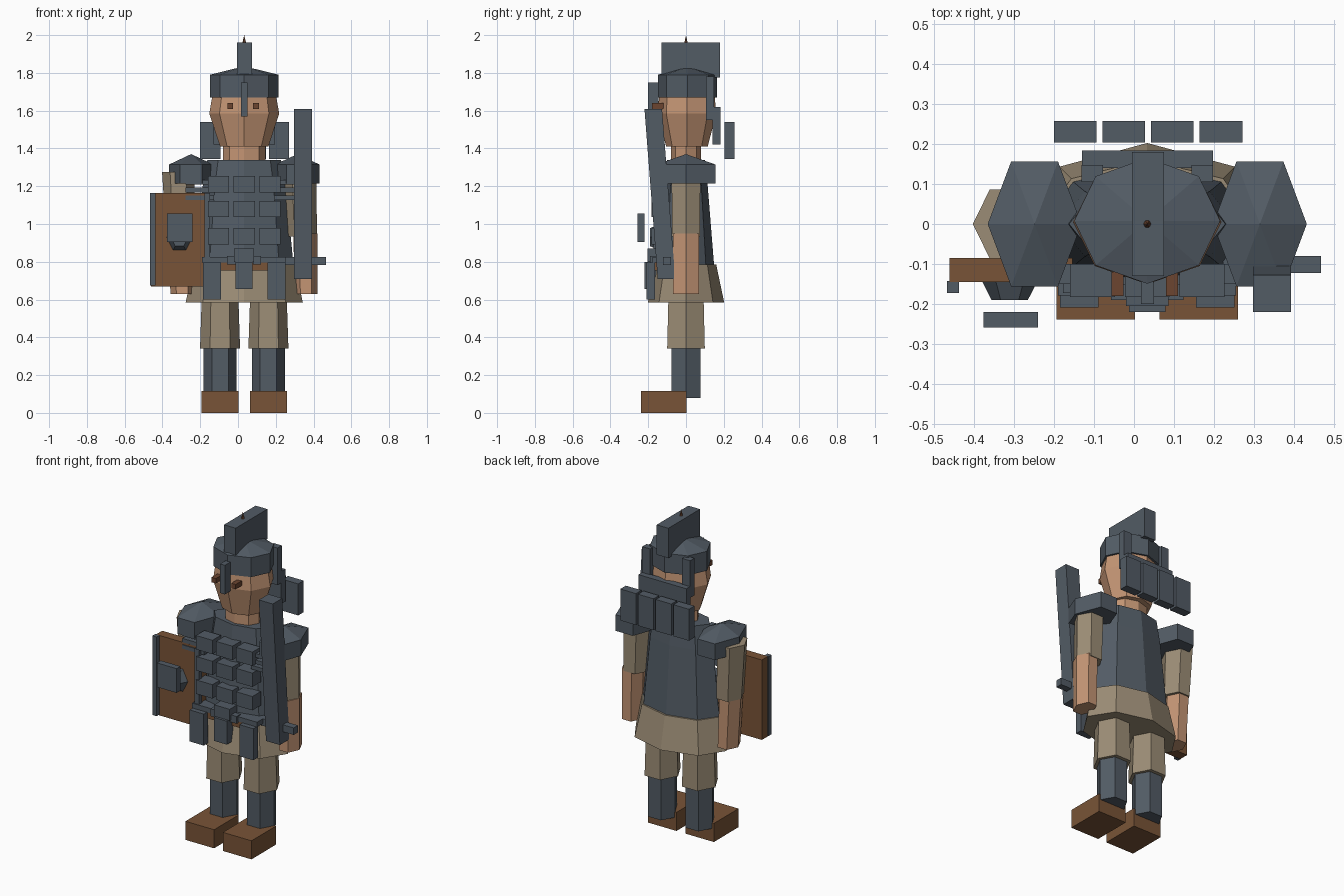
import bpy, bmesh, math

if "Cube" in bpy.data.objects:
    bpy.data.objects.remove(bpy.data.objects["Cube"])

CX = 0.033  # body centre line


def material(name, rgb):
    m = bpy.data.materials.new(name)
    m.diffuse_color = (*rgb, 1)
    m.use_nodes = True
    m.node_tree.nodes["Principled BSDF"].inputs["Base Color"].default_value = m.diffuse_color
    return m


STEEL = material("steel", (0.085, 0.106, 0.13))
CLOTH = material("tunic cloth", (0.33, 0.265, 0.18))
SKIN = material("skin", (0.55, 0.30, 0.175))
LEATHER = material("leather", (0.19, 0.088, 0.038))
DARK = material("dark brown", (0.15, 0.06, 0.03))


def finish(name, bm, mat):
    bmesh.ops.recalc_face_normals(bm, faces=bm.faces)
    me = bpy.data.meshes.new(name)
    bm.to_mesh(me)
    bm.free()
    me.materials.append(mat)
    ob = bpy.data.objects.new(name, me)
    bpy.context.collection.objects.link(ob)
    return ob


def box(name, mat, x, y, z, top_dy=0.0):
    """Box from (min, max) ranges; top_dy leans the top along y."""
    bm = bmesh.new()
    bmesh.ops.create_cube(bm, size=1)
    for v in bm.verts:
        top = v.co.z > 0
        v.co = (x[v.co.x > 0], y[v.co.y > 0] + (top_dy if top else 0), z[top])
    return finish(name, bm, mat)


def loft(name, mat, sides, rings, cx=CX, cy=0.0):
    """Stack of polygon rings (z, rx, ry, x shift); corners on the x axis. Radius 0 is a tip."""
    bm = bmesh.new()
    loops = []
    for z, rx, ry, dx in rings:
        if rx == 0:
            loops.append([bm.verts.new((cx + dx, cy, z))])
            continue
        loops.append([bm.verts.new((cx + dx + rx * math.cos(a), cy + ry * math.sin(a), z))
                      for a in (2 * math.pi * i / sides for i in range(sides))])
    for a, b in zip(loops, loops[1:]):
        for i in range(sides):
            j = (i + 1) % sides
            if len(b) == 1:
                bm.faces.new((a[i], a[j], b[0]))
            else:
                bm.faces.new((a[i], a[j], b[j], b[i]))
    for end in (loops[0], loops[-1]):
        if len(end) > 1:
            bm.faces.new(end)
    return finish(name, bm, mat)


# Head and neck
loft("neck", SKIN, 8, [(1.32, 0.112, 0.08, 0), (1.43, 0.112, 0.08, 0)])
loft("head", SKIN, 8, [(1.41, 0.128, 0.11, 0), (1.585, 0.185, 0.155, 0), (1.70, 0.165, 0.145, 0)], cy=0.005)
for side in (-1, 1):
    x = CX - 0.006 + side * 0.068
    box("eye", DARK, (x - 0.015, x + 0.015), (-0.18, -0.12), (1.61, 1.64))

# Helmet with crest, nose guard, cheek plates and neck guard
loft("helmet", STEEL, 8, [(1.67, 0.182, 0.157, 0), (1.79, 0.182, 0.157, 0), (1.835, 0, 0, 0)], cy=0.008)
box("crest", STEEL, (-0.005, 0.075), (-0.13, 0.18), (1.775, 1.96))
loft("crest_spike", DARK, 6, [(1.95, 0.012, 0.012, 0), (2.0, 0, 0, 0)])
box("nose_guard", STEEL, (0.017, 0.05), (-0.2, -0.145), (1.57, 1.75))
for side in (-1, 1):
    x = CX + side * 0.137
    box("cheek_plate", STEEL, (x - 0.027, x + 0.027), (0.105, 0.147), (1.55, 1.78))
box("neck_guard", STEEL, (-0.13, 0.197), (0.14, 0.183), (1.42, 1.62))
for i in range(4):
    x = -0.2 + i * 0.121
    box("back_collar_plate", STEEL, (x, x + 0.107), (0.203, 0.257), (1.345, 1.54))

# Torso armour and tunic skirt
loft("cuirass", STEEL, 8, [(0.74, 0.265, 0.152, 0), (1.2, 0.22, 0.115, 0), (1.34, 0.195, 0.1, 0)])
loft("tunic_skirt", CLOTH, 8, [(0.585, 0.31, 0.202, 0), (0.785, 0.268, 0.16, 0)])

# Chest scale plates, three rows of three
for z in (0.935, 1.08, 1.21):
    for k in (-1, 0, 1):
        x = CX + k * 0.137
        box("chest_plate", STEEL, (x - 0.056, x + 0.056), (-0.182, -0.1), (z - 0.043, z + 0.043))

# Thin shoulder bands at both sides of the chest
for side in (-1, 1):
    for z in (1.14, 1.18, 1.22):
        xs = sorted((CX + side * 0.16, CX + side * 0.31))
        box("shoulder_band", STEEL, xs, (-0.15, -0.1), (z - 0.012, z + 0.012))

# Belt and hanging strips
box("belt", LEATHER, (-0.15, 0.215), (-0.172, -0.1), (0.755, 0.8))
box("belt_trim", STEEL, (-0.19, 0.255), (-0.178, -0.1), (0.795, 0.825))
for k in (-1, 1):
    x = CX + k * 0.17
    box("hanging_strip", STEEL, (x - 0.048, x + 0.048), (-0.208, -0.165), (0.6, 0.795))
    x = CX + k * 0.068
    box("belt_stud", STEEL, (x - 0.022, x + 0.022), (-0.19, -0.15), (0.785, 0.83))
box("centre_strip", STEEL, (-0.012, 0.078), (-0.22, -0.16), (0.655, 0.8))
box("buckle", STEEL, (-0.02, 0.086), (-0.205, -0.12), (0.8, 0.87))

# Pauldrons
for side in (-1, 1):
    loft("pauldron", STEEL, 6, [(1.215, 0.117, 0.18, 0), (1.315, 0.117, 0.18, 0), (1.37, 0, 0, 0)],
         cx=CX + side * 0.281)

# Arms: right holds the blade, left is held out behind the shield
loft("sword_upper_arm", CLOTH, 6, [(0.935, 0.08, 0.085, 0.008), (1.26, 0.085, 0.088, 0)], cx=0.33)
loft("sword_forearm", SKIN, 6, [(0.63, 0.06, 0.078, 0.003), (0.95, 0.064, 0.08, 0)], cx=0.357)
loft("shield_upper_arm", CLOTH, 6, [(0.935, 0.078, 0.09, 0.01), (1.275, 0.085, 0.1, -0.005)], cx=-0.312)
loft("shield_forearm", SKIN, 6, [(0.63, 0.062, 0.078, 0.015), (0.95, 0.066, 0.08, 0)], cx=-0.31)

# Legs and shoes
for side in (-1, 1):
    x = CX + side * 0.128
    loft("thigh", CLOTH, 6, [(0.34, 0.106, 0.115, 0), (0.7, 0.094, 0.105, 0)], cx=x)
    loft("greave", STEEL, 6, [(0.08, 0.087, 0.09, 0), (0.36, 0.087, 0.09, 0)], cx=x)
    box("shoe", LEATHER, (x - 0.098, x + 0.098), (-0.238, 0.003), (0, 0.115))

# Shield with rims and boss
SX = -0.307
box("shield_board", LEATHER, (SX - 0.153, SX + 0.153), (-0.145, -0.085), (0.67, 1.165))
for side in (-1, 1):
    x = SX + side * 0.145
    box("shield_rim", STEEL, (x - 0.015, x + 0.015), (-0.172, -0.142), (0.675, 1.165))
boss = loft("shield_boss", STEEL, 6, [(0, 0.068, 0.079, 0), (0.045, 0.045, 0.055, 0)], cx=0)
boss.rotation_euler.x = math.pi / 2
boss.location = (SX - 0.003, -0.145, 0.93)
box("boss_plate", STEEL, (-0.375, -0.24), (-0.258, -0.22), (0.905, 1.055))

# Sword leaning forward
box("sword_blade", STEEL, (0.297, 0.392), (-0.15, -0.057), (0.71, 1.61), top_dy=-0.07)
box("sword_guard", STEEL, (0.222, 0.467), (-0.122, -0.08), (0.782, 0.825))
